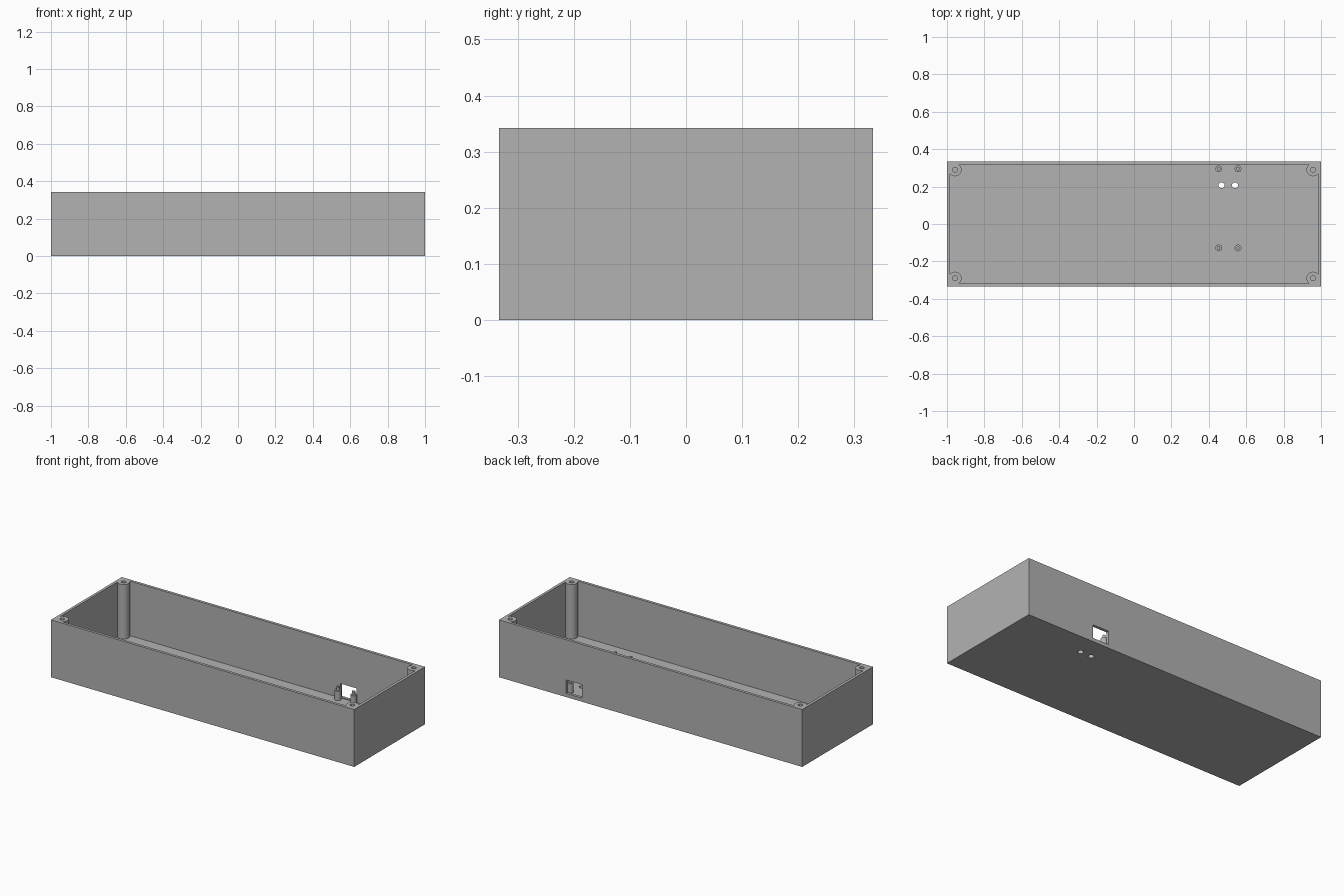
import bpy
from math import radians

cube = bpy.data.objects.get("Cube")
if cube:
    bpy.data.objects.remove(cube, do_unlink=True)

L, W, H = 2.0, 0.667, 0.342
WALL, FLOOR = 0.0165, 0.017
POST_X, POST_Y = 0.957, 0.29

grey = bpy.data.materials.new("plain grey")
grey.use_nodes = True
colour = (0.448, 0.448, 0.448, 1)
grey.diffuse_color = colour
grey.node_tree.nodes["Principled BSDF"].inputs["Base Color"].default_value = colour


def finish(ob, name):
    ob.name = name
    ob.data.materials.append(grey)
    return ob


def block(name, x0, x1, y0, y1, z0, z1):
    bpy.ops.mesh.primitive_cube_add(
        size=1, location=((x0 + x1) / 2, (y0 + y1) / 2, (z0 + z1) / 2))
    ob = bpy.context.object
    ob.scale = (x1 - x0, y1 - y0, z1 - z0)
    bpy.ops.object.transform_apply(location=False, rotation=False, scale=True)
    return finish(ob, name)


def rod(name, x, y, r, z0, z1, sides=32):
    bpy.ops.mesh.primitive_cylinder_add(
        vertices=sides, radius=r, depth=z1 - z0, location=(x, y, (z0 + z1) / 2))
    return finish(bpy.context.object, name)


def combine(target, tool, operation="DIFFERENCE"):
    mod = target.modifiers.new("cut", "BOOLEAN")
    mod.operation, mod.solver, mod.object = operation, "EXACT", tool
    bpy.context.view_layer.objects.active = target
    bpy.ops.object.modifier_apply(modifier=mod.name)
    bpy.data.objects.remove(tool, do_unlink=True)


def smooth(ob):
    bpy.ops.object.select_all(action="DESELECT")
    ob.select_set(True)
    bpy.context.view_layer.objects.active = ob
    bpy.ops.object.shade_smooth_by_angle(angle=radians(30))


corners = [(sx, sy) for sx in (-1, 1) for sy in (-1, 1)]

# Hollow interior, with the corner screw posts left standing
ix, iy = L / 2 - WALL, W / 2 - WALL
cavity = block("cavity", -ix, ix, -iy, iy, FLOOR, H + 0.1)
for sx, sy in corners:
    px, py = sx * POST_X, sy * POST_Y
    xs, ys = sorted((px, sx * 1.1)), sorted((py, sy * 0.4))
    combine(cavity, block("corner_fill", *xs, *ys, -0.1, H + 0.2))
    combine(cavity, rod("post", px, py, 0.035, -0.1, H + 0.2))

# Open case
case = block("case", -L / 2, L / 2, -W / 2, W / 2, 0, H)
combine(case, cavity)

# Blind screw holes in the posts
for sx, sy in corners:
    combine(case, rod("screw_hole", sx * POST_X, sy * POST_Y, 0.013, H - 0.12, H + 0.1, 24))

# Connector opening in the back wall and two holes through the floor
combine(case, block("opening", 0.453, 0.559, 0.3, 0.4, 0.022, 0.102))
for x in (0.468, 0.54):
    combine(case, rod("floor_hole", x, 0.207, 0.016, -0.1, 0.1, 24))
smooth(case)

# Board standoffs with locating pins
for side, y in (("front", -0.128), ("back", 0.295)):
    for hand, x in (("right", 0.453), ("left", 0.556)):
        standoff = rod(f"{side}_{hand}_standoff", x, y, 0.018, FLOOR - 0.005, 0.073, 24)
        combine(standoff, rod("pin", x, y, 0.009, 0.05, 0.093, 24), "UNION")
        smooth(standoff)
